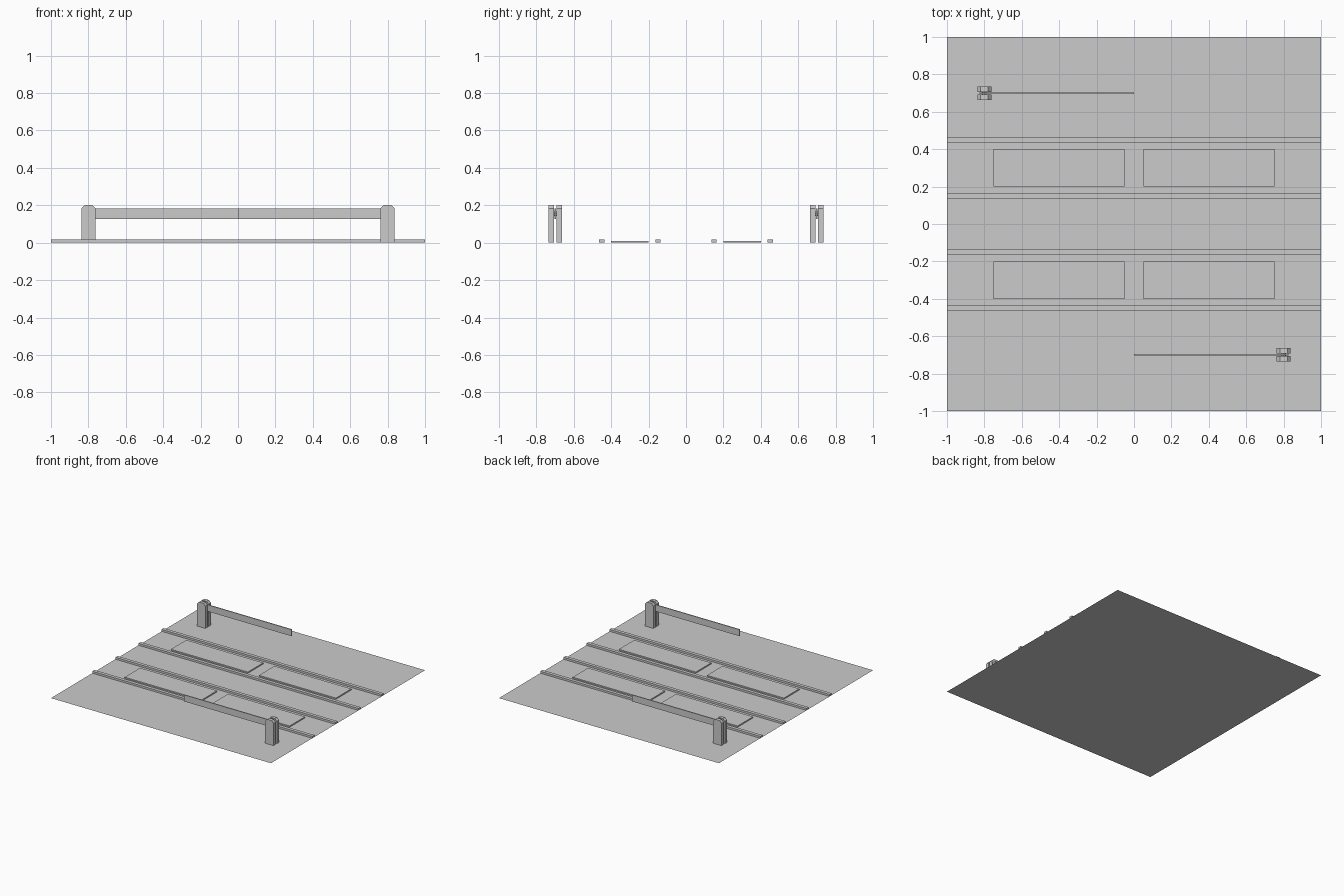
import bpy, bmesh

if "Cube" in bpy.data.objects:
    bpy.data.objects.remove(bpy.data.objects["Cube"])


def box(name, x0, x1, y0, y1, z0, z1):
    bm = bmesh.new()
    bmesh.ops.create_cube(bm, size=1)
    for v in bm.verts:
        v.co.x = x0 if v.co.x < 0 else x1
        v.co.y = y0 if v.co.y < 0 else y1
        v.co.z = z0 if v.co.z < 0 else z1
    return finish(name, bm)


def profile(name, pts, y0, y1):
    # extrude an x/z outline along y
    bm = bmesh.new()
    face = bm.faces.new([bm.verts.new((x, y0, z)) for x, z in pts])
    ext = bmesh.ops.extrude_face_region(bm, geom=[face])["geom"]
    for v in ext:
        if isinstance(v, bmesh.types.BMVert):
            v.co.y = y1
    return finish(name, bm)


def finish(name, bm):
    bmesh.ops.recalc_face_normals(bm, faces=bm.faces)
    mesh = bpy.data.meshes.new(name)
    bm.to_mesh(mesh)
    bm.free()
    obj = bpy.data.objects.new(name, mesh)
    bpy.context.collection.objects.link(obj)
    return obj


# Ground sheet
bm = bmesh.new()
bmesh.ops.create_grid(bm, x_segments=1, y_segments=1, size=1)
finish("ground_sheet", bm)

# Four rails
for y in (-0.45, -0.15, 0.15, 0.45):
    box("rail", -1, 1, y - 0.014, y + 0.014, 0, 0.016)

# Crossing panels between the rails
for x in (-0.4, 0.4):
    for y in (-0.3, 0.3):
        box("crossing_panel", x - 0.35, x + 0.35, y - 0.1, y + 0.1, 0, 0.01)

# Barriers: two chamfered cheeks holding a thin arm, on opposite corners
outline = [(-0.038, 0), (0.038, 0), (0.038, 0.183), (0.02, 0.202),
           (-0.02, 0.202), (-0.038, 0.183)]
for s in (-1, 1):
    cx, cy = 0.8 * s, -0.7 * s
    pts = [(cx + x, z) for x, z in outline]
    for side in (-1, 1):
        a, b = sorted((cy + side * 0.007, cy + side * 0.036))
        profile("barrier_post_cheek", pts, a, b)
    xa, xb = sorted((0, cx + 0.025 * s))
    box("barrier_arm", xa, xb, cy - 0.004, cy + 0.004, 0.128, 0.182)
    # Pivot pin joining the cheeks
    bpy.ops.mesh.primitive_cylinder_add(vertices=8, radius=0.012, depth=0.04,
                                        location=(cx, cy, 0.155),
                                        rotation=(1.5708, 0, 0))
    bpy.context.object.name = "barrier_pivot"
